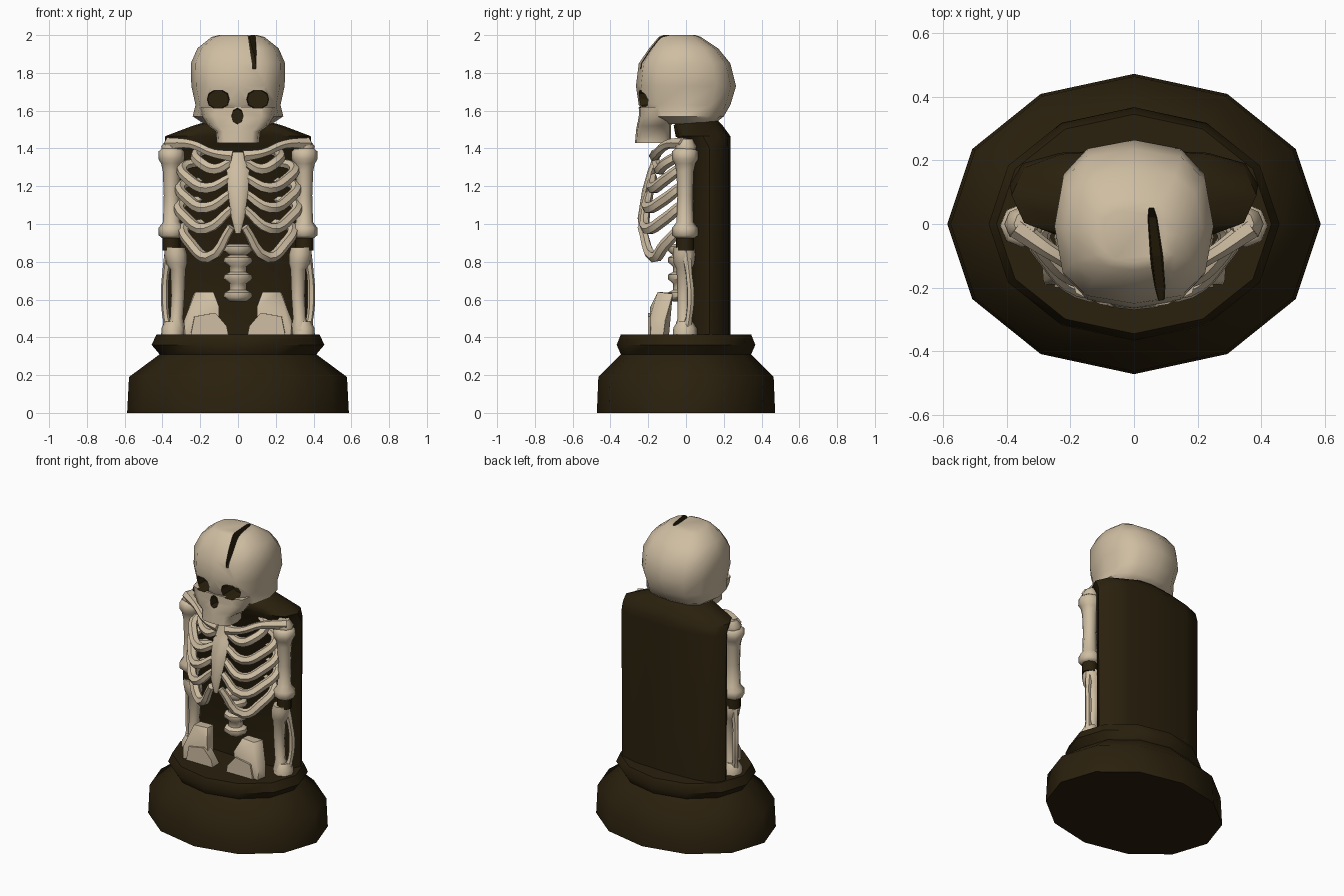
import bpy, bmesh, math

if "Cube" in bpy.data.objects:
    bpy.data.objects.remove(bpy.data.objects["Cube"])


def material(name, col):
    m = bpy.data.materials.new(name)
    m.diffuse_color = (*col, 1)
    m.use_nodes = True
    m.node_tree.nodes["Principled BSDF"].inputs["Base Color"].default_value = m.diffuse_color
    return m


MATS = [material("bone", (0.62, 0.51, 0.36)), material("dark_wood", (0.023, 0.0145, 0.004))]
BONE, DARK = 0, 1
finished = []


def add_object(name, me, mat, mirror):
    me.materials.clear()
    for m in MATS:
        me.materials.append(m)
    for p in me.polygons:
        p.material_index = mat
    ob = bpy.data.objects.new(name, me)
    bpy.context.collection.objects.link(ob)
    if mirror:
        ob.modifiers.new("mirror", 'MIRROR').use_mirror_merge = False
    finished.append(ob)
    return ob


def from_bmesh(name, bm, mat, mirror=False):
    bmesh.ops.recalc_face_normals(bm, faces=bm.faces)
    me = bpy.data.meshes.new(name)
    bm.to_mesh(me)
    bm.free()
    return add_object(name, me, mat, mirror)


def rings(name, mat, sections, n=8, power=1.0, mirror=False):
    """Loft (super)elliptical sections given as (z, x, y, rx, ry)."""
    bm = bmesh.new()

    def sq(v):
        return math.copysign(abs(v) ** power, v) if abs(v) > 1e-6 else 0
    loops = []
    for z, x, y, rx, ry in sections:
        loops.append([bm.verts.new((x + rx * sq(math.cos(a)), y + ry * sq(math.sin(a)), z))
                      for a in (i * math.tau / n for i in range(n))])
    for lo, hi in zip(loops, loops[1:]):
        for i in range(n):
            j = (i + 1) % n
            bm.faces.new((lo[i], lo[j], hi[j], hi[i]))
    bm.faces.new(loops[0][::-1])
    bm.faces.new(loops[-1])
    return from_bmesh(name, bm, mat, mirror)


def tube(name, pts, r, mirror=True):
    """Smooth tube through points (x, y, z, radius factor)."""
    cu = bpy.data.curves.new(name, 'CURVE')
    cu.dimensions = '3D'
    cu.bevel_depth, cu.bevel_resolution, cu.resolution_u = r, 1, 4
    cu.use_fill_caps = True
    sp = cu.splines.new('BEZIER')
    sp.bezier_points.add(len(pts) - 1)
    for bp, p in zip(sp.bezier_points, pts):
        bp.co, bp.radius = p[:3], p[3]
        bp.handle_left_type = bp.handle_right_type = 'AUTO'
    tmp = bpy.data.objects.new("tmp", cu)
    bpy.context.collection.objects.link(tmp)
    bpy.context.view_layer.update()
    dg = bpy.context.evaluated_depsgraph_get()
    me = bpy.data.meshes.new_from_object(tmp.evaluated_get(dg))
    bpy.data.objects.remove(tmp)
    return add_object(name, me, BONE, mirror)


# pedestal and the back slab with its sloped shoulder cap
rings("pedestal", DARK, [(0, 0, 0, .587, .472), (.19, 0, 0, .577, .464), (.31, 0, 0, .415, .345),
                         (.36, 0, 0, .457, .367), (.415, 0, 0, .432, .345)], 12)
rings("back_slab", DARK, [(.4, 0, .125, .385, .11), (1.40, 0, .125, .39, .11),
                          (1.465, 0, .09, .385, .145), (1.52, 0, .065, .24, .13), (1.555, 0, .06, .12, .10)], 12, .75)

# skull: each section is (z, half width, front y, back y)
def skull_part(name, prof, n, power):
    return rings(name, BONE, [(z, 0, (f + b) / 2, rx, (b - f) / 2) for z, rx, f, b in prof], n, power)


cranium = skull_part("cranium", [(1.53, .18, -.12, .15), (1.57, .24, -.21, .20), (1.63, .225, -.25, .235),
                                 (1.73, .247, -.265, .265), (1.85, .25, -.25, .235), (1.93, .215, -.195, .17),
                                 (1.99, .14, -.145, .08), (2.0, .10, -.12, .05)], 12, .75)
face = skull_part("upper_jaw", [(1.43, .112, -.27, -.08), (1.49, .118, -.265, -.08), (1.52, .16, -.26, -.08),
                                (1.57, .19, -.252, -.05), (1.62, .20, -.25, -.05)], 12, .6)

# cutters for eye sockets, nose and the crack
eyes = rings("eye_cutter", DARK, [(.13, .105, 1.66, .055, .045), (.36, .105, 1.66, .064, .052)], 10, .8, True)
nose = rings("nose_cutter", DARK, [(.19, -.003, 1.57, .03, .04), (.36, -.003, 1.575, .032, .047)], 8)
for c in (eyes, nose):
    c.rotation_euler.x = math.pi / 2
bm = bmesh.new()
loops = []
for y, z, w in [(.05, 1.985, .012), (.02, 1.95, .019), (-.1, 1.90, .024), (-.2, 1.84, .022), (-.25, 1.815, .012), (-.32, 1.8, .012)]:
    x = .06 - .11 * y
    loops.append([bm.verts.new(p) for p in
                  ((x - w * .6, y, z), (x + w * .6, y, z), (x + w, y, 2.08), (x - w, y, 2.08))])
for a, b in zip(loops, loops[1:]):
    for i in range(4):
        j = (i + 1) % 4
        bm.faces.new((a[i], a[j], b[j], b[i]))
bm.faces.new(loops[0])
bm.faces.new(loops[-1][::-1])
crack = from_bmesh("crack_cutter", bm, DARK)
for part, cutters in ((cranium, (eyes, nose, crack)), (face, (eyes, nose))):
    for c in cutters:
        mod = part.modifiers.new(c.name, 'BOOLEAN')
        mod.operation, mod.solver, mod.object = 'DIFFERENCE', 'EXACT', c
for c in (eyes, nose, crack):
    c.hide_render = True
    c.display_type = 'WIRE'
    finished.remove(c)

# breastbone
rings("breastbone", BONE, [(.95, 0, -.235, .014, .01), (1.03, 0, -.238, .035, .018), (1.18, 0, -.212, .055, .02),
                           (1.285, 0, -.18, .06, .022), (1.30, 0, -.175, .045, .02), (1.38, 0, -.15, .058, .02)])

# ribs: width, side height, lowest height, height at breastbone, y at the lowest point
for i, (w, zs, zd, zf, yd) in enumerate([
        (.22, 1.37, 1.29, 1.33, -.14), (.295, 1.30, 1.19, 1.25, -.175), (.305, 1.20, 1.085, 1.165, -.20),
        (.31, 1.10, .975, 1.08, -.205), (.285, .98, .825, .985, -.17)]):
    yf = -.145 - .23 * (1.38 - zf)
    tube(f"rib_{i + 1}", [(.6 * w, .05, zs + .03, .8), (w, -.02, zs, 1), (.87 * w, -.11, (zs + zd) / 2 - .01, 1.1),
                          (.55 * w, yd, zd, 1.1), (.035, yf, zf, .8)], .028)

# collar bones
tube("collar_bone", [(.03, -.165, 1.36, 1.2), (.13, -.155, 1.375, .9), (.24, -.10, 1.42, .9), (.37, -.01, 1.425, 1.3)], .027)

# lower spine
spine = []
for z in (.625, .72, .81, .87):
    spine += [(z - .035, 0, -.025, .045, .045), (z - .012, 0, -.025, .077, .07),
              (z + .012, 0, -.025, .072, .07), (z + .025, 0, -.025, .045, .045)]
rings("spine", BONE, spine)

# arms
AX = .352
rings("upper_arm", BONE, [(z, AX, -.005, r, r) for z, r in (
    (.925, .05), (.94, .068), (.98, .068), (1.01, .045), (1.15, .041), (1.28, .046), (1.32, .055),
    (1.345, .07), (1.385, .068), (1.40, .05))], 8, 1, True)
rings("shoulder_knob", BONE, [(1.39, AX, 0, .05, .05), (1.41, AX, 0, .055, .055), (1.45, AX - .01, 0, .035, .04)], 8, 1, True)
rings("elbow_joint", DARK, [(.86, AX, -.005, .048, .048), (.95, AX, -.005, .048, .048)], 8, 1, True)
rings("inner_forearm", BONE, [(z, x, -.01, r, r) for z, x, r in (
    (.415, .335, .05), (.44, .335, .055), (.50, .325, .034), (.62, .318, .035), (.76, .318, .04),
    (.79, .325, .055), (.84, .33, .06), (.875, .335, .055))], 8, 1, True)
tube("outer_forearm", [(.36, 0, .86, 1.2), (.382, .015, .74, .8), (.388, .025, .62, .9), (.38, .015, .5, .8),
                       (.365, 0, .44, 1.3)], .023)
rings("wrist", BONE, [(.41, .345, -.005, .062, .065), (.45, .345, -.005, .06, .062), (.485, .345, -.005, .04, .04)], 8, 1, True)

# hip bones: a wing sweeping back plus a low front block
for name, pts in (
        ("hip_wing", [(.10, -.16, .41), (.28, -.19, .41), (.29, -.12, .41), (.12, -.09, .41), (.10, -.19, .56),
                      (.11, -.13, .60), (.13, -.14, .64), (.13, -.075, .635), (.225, -.15, .64), (.235, -.07, .63),
                      (.255, -.19, .51), (.285, -.18, .49), (.285, -.11, .49)]),
        ("hip_front", [(.05, -.20, .41), (.25, -.20, .41), (.055, -.12, .41), (.25, -.12, .41), (.06, -.20, .46),
                       (.12, -.20, .53), (.23, -.20, .51), (.12, -.13, .53), (.24, -.13, .51)])):
    bm = bmesh.new()
    for p in pts:
        bm.verts.new(p)
    bmesh.ops.convex_hull(bm, input=bm.verts)
    from_bmesh(name, bm, BONE, True)

# smooth shading with sharp edges kept
bpy.ops.object.select_all(action='DESELECT')
for ob in finished:
    ob.select_set(True)
bpy.context.view_layer.objects.active = finished[0]
bpy.ops.object.shade_smooth_by_angle(angle=math.radians(50))
